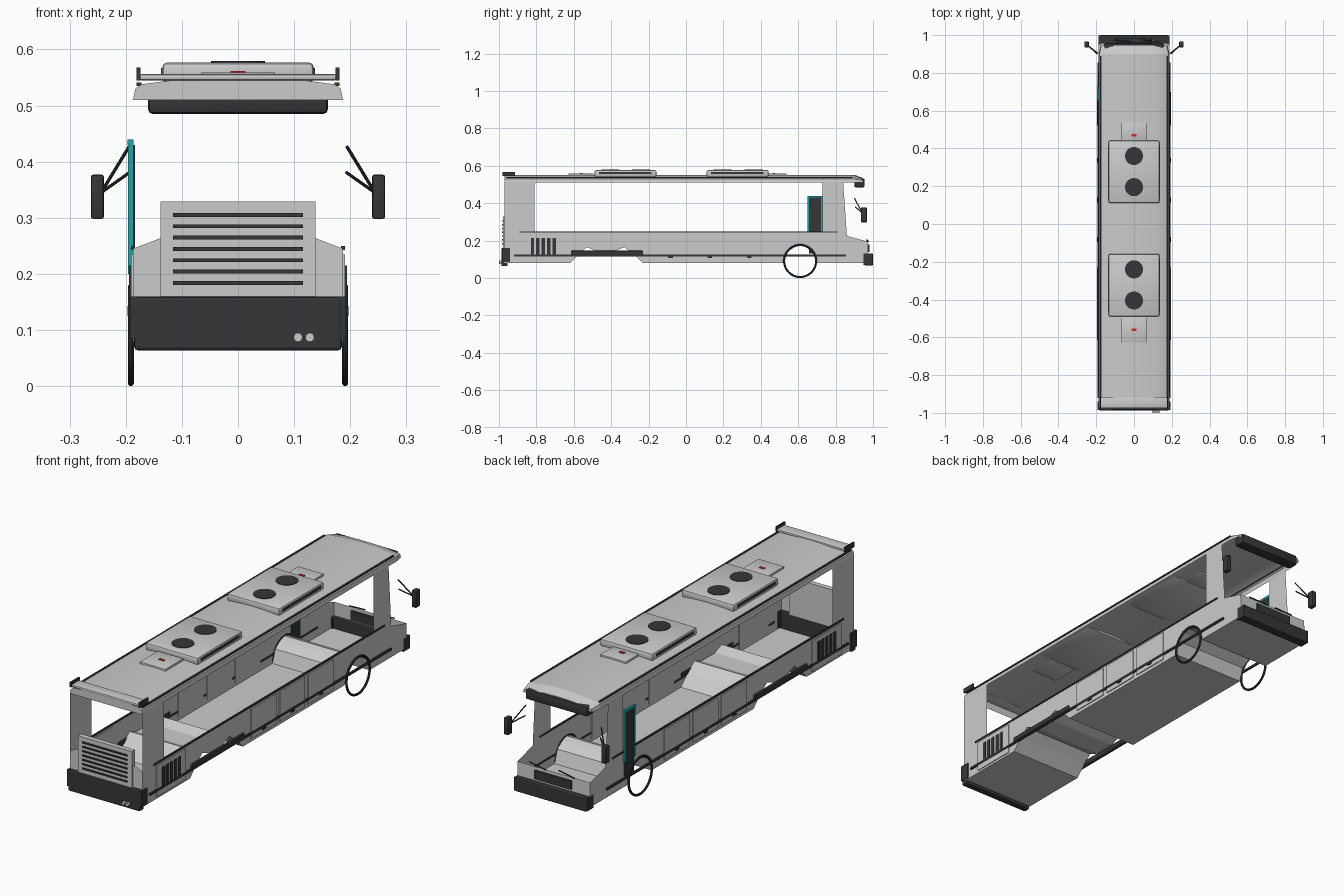
import bpy, bmesh, math
from mathutils import Vector

if "Cube" in bpy.data.objects:
    bpy.data.objects.remove(bpy.data.objects["Cube"])


def material(name, col):
    m = bpy.data.materials.new(name)
    m.diffuse_color = (*col, 1)
    m.use_nodes = True
    m.node_tree.nodes["Principled BSDF"].inputs["Base Color"].default_value = m.diffuse_color
    return m


DARK = material("dark_trim", (0.035, 0.037, 0.04))
TEAL = material("teal_frame", (0.02, 0.35, 0.38))
RED = material("red_lamp", (0.7, 0.02, 0.03))


def mesh(name, verts, faces, mat=None):
    me = bpy.data.meshes.new(name)
    me.from_pydata(verts, [], faces)
    ob = bpy.data.objects.new(name, me)
    bpy.context.collection.objects.link(ob)
    if mat:
        me.materials.append(mat)
    return ob


def box(name, x, y, z, mat=None, bevel=0):
    """Box from (min, max) ranges, optionally with rounded edges."""
    bm = bmesh.new()
    bmesh.ops.create_cube(bm, size=1)
    for v in bm.verts:
        v.co = [(r[0] + r[1]) / 2 + c * (r[1] - r[0]) for r, c in zip((x, y, z), v.co)]
    if bevel:
        bmesh.ops.bevel(bm, geom=bm.edges[:], offset=bevel, segments=2,
                        profile=0.5, affect='EDGES')
    ob = mesh(name, [], [], mat)
    bm.to_mesh(ob.data)
    bm.free()
    return ob


def side_box(name, s, x, *args, **kw):
    return box(name, tuple(sorted((s * x[0], s * x[1]))), *args, **kw)


def cyl(name, a, b, r, mat=None, seg=24):
    a, b = Vector(a), Vector(b)
    bpy.ops.mesh.primitive_cylinder_add(vertices=seg, radius=r, depth=(b - a).length,
                                        location=(a + b) / 2)
    ob = bpy.context.object
    ob.name = name
    ob.rotation_euler = (b - a).to_track_quat('Z', 'Y').to_euler()
    if mat:
        ob.data.materials.append(mat)
    return ob


def sheet(name, a, b):
    """Ruled strip between two equally long point rows."""
    n = len(a)
    return mesh(name, a + b, [(i, i + 1, n + i + 1, n + i) for i in range(n - 1)])


W = 0.187
# lower edge with the wheel arches (y, z)
under = [(-0.97, 0.08), (-0.62, 0.08), (-0.57, 0.13), (-0.53, 0.165), (-0.48, 0.145),
         (-0.38, 0.145), (-0.33, 0.165), (-0.28, 0.13), (-0.23, 0.08), (0.52, 0.08),
         (0.54, 0.14), (0.58, 0.165), (0.61, 0.175), (0.64, 0.165), (0.68, 0.14),
         (0.70, 0.08), (0.975, 0.08)]
outline = under + [(0.972, 0.195), (0.86, 0.225), (0.84, 0.515), (0.73, 0.515),
                   (0.73, 0.25), (-0.81, 0.25), (-0.81, 0.515), (-0.97, 0.515)]

# floor
sheet("floor", [(-W, y, z) for y, z in under], [(W, y, z) for y, z in under])

# roof and its end panels
arch = [(-W, 0.51), (-0.183, 0.53), (-0.172, 0.538), (-0.11, 0.546), (-0.05, 0.551), (0, 0.552)]
arch += [(-x, z) for x, z in arch[-2::-1]]
roof = sheet("roof", [(x, -0.97, z) for x, z in arch], [(x, 0.90, z) for x, z in arch])
sheet("roof_front_slope", [(x, 0.90, z) for x, z in arch],
      [(x * 0.95, 0.945, 0.51 + (z - 0.51) * 0.6) for x, z in arch])
mesh("rear_header", [(x, -0.97, z) for x, z in arch], [tuple(range(len(arch)))])
mesh("front_header", [(x * 0.95, 0.945, 0.51 + (z - 0.51) * 0.6) for x, z in arch],
     [tuple(range(len(arch)))])

# front wall with plate and wipers
sheet("front_wall", [(-W, 0.975, 0.08), (-W, 0.972, 0.195)], [(W, 0.975, 0.08), (W, 0.972, 0.195)])
box("front_plate", (-0.095, 0.095), (0.962, 0.981), (0.14, 0.18), DARK)
for x in (-0.11, 0.04):
    cyl("wiper", (x, 0.975, 0.195), (x + 0.09, 0.965, 0.205), 0.003, DARK, 8)
box("front_bumper", (-0.183, 0.183), (0.955, 1.0), (0.067, 0.13), DARK, bevel=0.006)
box("sun_visor", (-0.16, 0.16), (0.90, 0.955), (0.485, 0.532), DARK, bevel=0.008)

# rear wall, grille, bumper and exhaust
mesh("rear_wall", [(-W, -0.968, 0.08), (W, -0.968, 0.08), (W, -0.968, 0.245),
                   (0.14, -0.968, 0.263), (-0.14, -0.968, 0.263), (-W, -0.968, 0.245)],
     [(0, 1, 2, 3, 4, 5)])
box("rear_grille_panel", (-0.138, 0.138), (-0.978, -0.955), (0.155, 0.329))
for i in range(7):
    z = 0.184 + i * 0.0202
    box("grille_slat", (-0.116, 0.116), (-0.983, -0.975), (z - 0.0035, z + 0.0035), DARK)
box("rear_bumper", (-0.185, 0.185), (-0.987, -0.955), (0.064, 0.16), DARK, bevel=0.006)
for x in (0.107, 0.128):
    cyl("exhaust_pipe", (x, -1.0, 0.087), (x, -0.97, 0.087), 0.008, seg=16)

# rear spoiler
box("rear_spoiler", (-0.176, 0.176), (-0.975, -0.918), (0.545, 0.556), bevel=0.004)

for s in (-1, 1):
    # side wall with pillars
    mesh("side_wall", [(s * W, y, z) for y, z in outline], [tuple(range(len(outline)))[::s]])
    # trim strips
    side_box("waist_trim", s, (0.184, 0.191), (-0.89, 0.81), (0.243, 0.25), DARK)
    side_box("lower_trim", s, (0.186, 0.194), (-0.92, 0.855), (0.116, 0.126), DARK)
    side_box("rear_wheel_skirt", s, (0.184, 0.197), (-0.615, -0.23), (0.122, 0.146), DARK, bevel=0.004)
    side_box("roof_gutter", s, (0.172, 0.181), (-0.96, 0.89), (0.535, 0.541), DARK)
    side_box("spoiler_cap", s, (0.174, 0.181), (-0.98, -0.915), (0.545, 0.568), DARK)
    side_box("rear_bumper_end", s, (0.180, 0.192), (-0.985, -0.94), (0.085, 0.16), DARK)
    side_box("front_bumper_end", s, (0.178, 0.188), (0.95, 0.998), (0.07, 0.13), DARK)
    # luggage doors
    for y in (-0.175, 0.035, 0.245):
        side_box("luggage_door", s, (0.184, 0.191), (y, y + 0.185), (0.095, 0.235))
        side_box("luggage_handle", s, (0.188, 0.195), (y + 0.08, y + 0.105), (0.107, 0.114), DARK)
    # engine vent
    side_box("engine_vent", s, (0.184, 0.191), (-0.87, -0.655), (0.09, 0.235))
    for i in range(5):
        y = -0.83 + i * 0.029
        side_box("vent_slat", s, (0.189, 0.194), (y, y + 0.018), (0.12, 0.215), DARK)
    # front wheel ring
    bpy.ops.mesh.primitive_torus_add(major_radius=0.0855, minor_radius=0.0055, major_segments=40,
                                     minor_segments=10, location=(s * 0.191, 0.61, 0.091),
                                     rotation=(0, math.pi / 2, 0))
    bpy.context.object.name = "wheel_ring"
    bpy.context.object.data.materials.append(DARK)
    bpy.ops.object.shade_smooth_by_angle()
    # mirror on two arms
    side_box("mirror", s, (0.239, 0.262), (0.935, 0.967), (0.298, 0.377), DARK, bevel=0.004)
    cyl("mirror_arm", (s * 0.194, 0.90, 0.427), (s * 0.244, 0.945, 0.345), 0.003, DARK, 8)
    cyl("mirror_arm", (s * 0.193, 0.905, 0.381), (s * 0.244, 0.945, 0.345), 0.003, DARK, 8)

# passenger door on one side
box("door_glass", (-0.194, -0.184), (0.658, 0.722), (0.13, 0.43), DARK)
box("door_frame_top", (-0.197, -0.186), (0.65, 0.73), (0.43, 0.44), TEAL)
for y in (0.65, 0.722):
    box("door_frame_side", (-0.196, -0.186), (y, y + 0.008), (0.20, 0.435), TEAL)

# roof cooling units with fans
for y0, fans in ((0.11, (0.36, 0.195)), (-0.49, (-0.24, -0.405))):
    unit = box("cooling_unit", (-0.135, 0.135), (y0, y0 + 0.332), (0.541, 0.577), bevel=0.009)
    for f in fans:
        cyl("cooling_fan", (0, f, 0.57), (0, f, 0.5795), 0.048, DARK, 32)
    for s in (-1, 1):
        side_box("cooling_slot", s, (0.13, 0.137), (y0 + 0.025, y0 + 0.305), (0.555, 0.567), DARK)

# roof hatches with red lamps
for y0, y1, lamp in ((0.44, 0.537, 0.47), (-0.628, -0.495, -0.56)):
    box("roof_hatch", (-0.066, 0.066), (y0, y1), (0.544, 0.559), bevel=0.002)
    box("hatch_lamp", (-0.013, 0.013), (lamp - 0.006, lamp + 0.006), (0.557, 0.562), RED)

# smooth shading with crisp edges
for ob in bpy.data.objects:
    if ob.name.startswith(("roof", "cooling", "exhaust", "mirror", "sun", "rear_sp")):
        bpy.ops.object.select_all(action='DESELECT')
        ob.select_set(True)
        bpy.context.view_layer.objects.active = ob
        bpy.ops.object.shade_smooth_by_angle(angle=math.radians(35))
